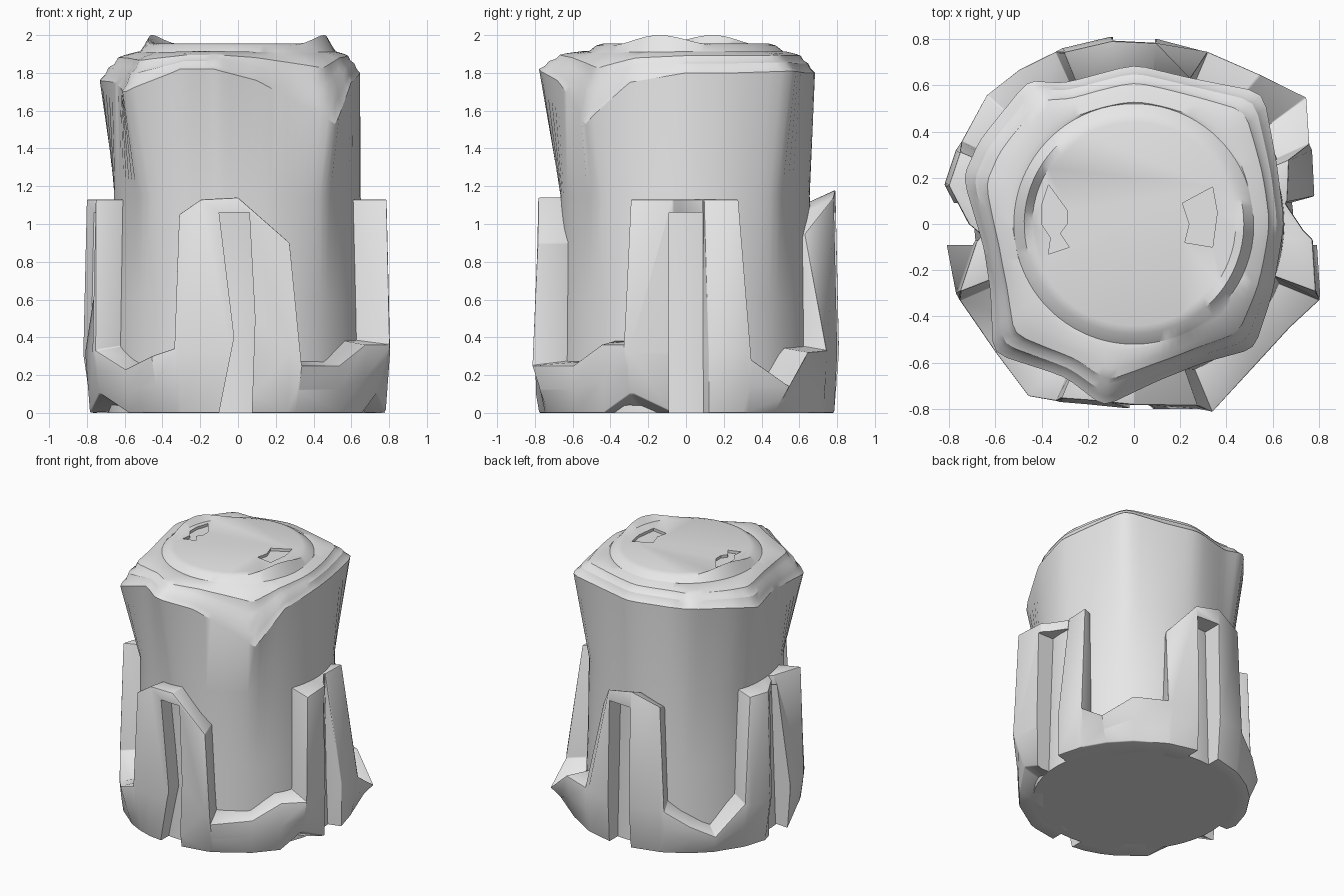
import bpy
import bmesh
import math
from mathutils import Matrix, Vector

if "Cube" in bpy.data.objects:
    bpy.data.objects.remove(bpy.data.objects["Cube"], do_unlink=True)

grey = bpy.data.materials.new("plain_grey")
grey.use_nodes = True
grey.diffuse_color = (0.8, 0.8, 0.8, 1)
grey.node_tree.nodes["Principled BSDF"].inputs["Base Color"].default_value = grey.diffuse_color


def make_object(name, verts, faces):
    """Create a mesh object with outward normals."""
    mesh = bpy.data.meshes.new(name)
    mesh.from_pydata(verts, [], faces)
    bm = bmesh.new()
    bm.from_mesh(mesh)
    bmesh.ops.recalc_face_normals(bm, faces=bm.faces)
    bm.to_mesh(mesh)
    bm.free()
    mesh.materials.append(grey)
    obj = bpy.data.objects.new(name, mesh)
    bpy.context.collection.objects.link(obj)
    return obj


def bridge(rings, closed):
    """Faces joining successive rings; closed joins the last ring to the first."""
    n, count = len(rings[0]), len(rings)
    faces = []
    for r in range(count if closed else count - 1):
        a, b = r * n, ((r + 1) % count) * n
        faces += [(a + i, a + (i + 1) % n, b + (i + 1) % n, b + i) for i in range(n)]
    return faces


def prism(name, outline, near, far, matrix):
    """Extrude a flat outline along local depth to make a cutter."""
    rings = [[matrix @ Vector((u, d, v)) for u, v in outline] for d in (near, far)]
    n = len(outline)
    faces = bridge(rings, False) + [tuple(range(n)), tuple(range(n, 2 * n))]
    obj = make_object(name, sum(rings, []), faces)
    obj.hide_render = True
    return obj


def select(obj):
    bpy.ops.object.select_all(action="DESELECT")
    bpy.context.view_layer.objects.active = obj
    obj.select_set(True)


def apply_modifier(obj, mod):
    select(obj)
    bpy.ops.object.modifier_apply(modifier=mod.name)


def cut(obj, cutter):
    mod = obj.modifiers.new("cut", "BOOLEAN")
    mod.operation = "DIFFERENCE"
    mod.solver = "EXACT"
    mod.object = cutter
    apply_modifier(obj, mod)
    bpy.data.objects.remove(cutter, do_unlink=True)


def smooth(obj, degrees):
    select(obj)
    bpy.ops.object.shade_smooth_by_angle(angle=math.radians(degrees))


# Body: round column flaring to an uneven rim (x, y, rim height), stepped up to a flat disc
rim = [(.65, 0, 1.8), (.62, .25, 1.8), (.56, .57, 1.81), (.25, .63, 1.8), (0, .69, 1.8),
       (-.3, .61, 1.8), (-.46, .62, 1.83), (-.67, .36, 1.8), (-.74, .2, 1.76),
       (-.65, -.1, 1.75), (-.62, -.3, 1.72), (-.61, -.56, 1.7), (-.3, -.66, 1.82),
       (-.13, -.79, 1.82), (.1, -.68, 1.76), (.3, -.6, 1.65), (.52, -.54, 1.53),
       (.6, -.3, 1.75)]
STEPS = 5
chords = [Vector(p).lerp(Vector(rim[(i + 1) % len(rim)]), s / STEPS)
          for i, p in enumerate(rim) for s in range(STEPS)]
n = len(chords)
# Round the corners in plan only
edge = [((chords[i - 1] + chords[(i + 1) % n] + p * 2) / 4).xy.to_3d() + Vector((0, 0, p.z))
        for i, p in enumerate(chords)]
FOOT, COLUMN, WAIST, DISC = 0.69, 0.67, 0.65, 0.46
# Terrace steps: fraction of the way in to the disc, fraction of the height gained
terraces = [(.1, .18), (.16, .42), (.27, .54), (.34, .76), (.46, .84), (.7, .95)]
profiles = []
for p in edge:
    r = math.hypot(p.x, p.y)
    c, s = p.x / r, p.y / r
    crest = max(0, math.cos(2 * (math.atan2(s, c) + .3))) ** 3
    profile = [(FOOT, 0), (COLUMN, .6), (WAIST * .85 + r * .15, 1.15), (r, p.z)]
    profile += [(r + (DISC - r) * t, p.z + (1.92 - p.z) * f) for t, f in terraces]
    profile += [(.52, 1.91), (.475, 1.945 + .055 * crest), (DISC - .02, 1.955)]
    profiles.append([(radius * c, radius * s, z) for radius, z in profile])
rings = [list(ring) for ring in zip(*profiles)]
faces = bridge(rings, False)
faces += [tuple(range(n)), tuple(range(len(rings) * n - n, len(rings) * n))]
body = make_object("body", sum(rings, []), faces)

# Two shallow notches in the top disc
flat = Matrix(((1, 0, 0, 0), (0, 0, 1, 0), (0, 1, 0, 0), (0, 0, 0, 1)))
right_notch = [(-.37, .17), (-.29, .06), (-.29, 0), (-.32, -.04), (-.28, -.1), (-.37, -.13),
               (-.36, -.06), (-.4, 0), (-.4, .08)]
left_notch = [(.34, .16), (.21, .09), (.24, 0), (.22, -.08), (.34, -.1), (.36, .05)]
for outline in (right_notch, left_notch):
    cut(body, prism("notch_cutter", outline, 1.935, 2.1, flat))
smooth(body, 33)

# Skirt: outline (x, y, top height, optional lean of the top) with four panels and low dips
outline = [
    # left panel, then the dip behind it
    (.805, -.3, 1.13), (.79, -.07, 1.13), (.75, -.03, 1.13), (.67, .09, 1.13),
    (.78, .12, 1.13, .85), (.77, .32, 1.13, .87),
    (.765, .35, .28), (.75, .55, .14), (.55, .65, .32), (.32, .75, .33),
    # back panel and dip
    (.29, .75, .95, .84), (.1, .8, 1.14), (-.1, .81, 1.18), (-.31, .76, 1.1),
    (-.34, .75, .32), (-.5, .67, .22), (-.64, .56, .14), (-.75, .36, .34),
    # right panel and dip
    (-.77, .32, 1.13), (-.82, .17, 1.13), (-.73, 0, 1.13), (-.67, -.05, 1.13),
    (-.81, -.09, 1.13, .84), (-.77, -.3, 1.13),
    (-.76, -.33, .33), (-.6, -.56, .23), (-.46, -.75, .3), (-.34, -.77, .34),
    # front panel and dip
    (-.32, -.77, 1.05), (-.2, -.78, 1.13), (0, -.8, 1.14), (.28, -.8, .9),
    (.34, -.82, .25), (.54, -.6, .25), (.68, -.45, .36), (.81, -.33, .36)]
INNER, BASE = 0.62, 0.79
rings = [[], [], [], [], []]
for x, y, top, *lean in outline:
    r = math.hypot(x, y)
    inner = INNER / r
    # The base is rounder than the corners above it
    base = min(1, BASE / r)
    tip = lean[0] if lean else 1 - .02 * top
    low = top < .5
    # The two front corners beside the side panels are undercut
    foot = .1 if abs(x) > .7 and -.35 < y < -.2 else 0
    # Ledges rise inwards; the back panel slopes down towards the body
    rise = .03 if low else -.08 if y > .7 else 0
    mid = (1 + base) / 2 if low else 1
    rings[0].append((x * base, y * base, foot))
    rings[1].append((x * mid, y * mid, (foot + top) / 2 if low else .32))
    rings[2].append((x * tip, y * tip, top))
    rings[3].append((x * inner, y * inner, top + rise))
    rings[4].append((x * inner, y * inner, 0))
skirt = make_object("skirt", sum(rings, []), bridge(rings, True))
bevel = skirt.modifiers.new("soft_edges", "BEVEL")
bevel.width = .015
bevel.segments = 2
bevel.limit_method = "ANGLE"
bevel.angle_limit = math.radians(40)
apply_modifier(skirt, bevel)

# Vertical slot through each panel; the front one is pinched
straight = [(-.09, -.1), (.09, -.1), (.09, 1.06), (-.09, 1.06)]
pinched = [(-.12, -.1), (.07, -.1), (.09, .5), (.06, 1.06), (-.1, 1.06), (-.02, .4)]
for turn in range(4):
    shape = straight if turn else pinched
    cut(skirt, prism("slot_cutter", shape, -1.1, -.6, Matrix.Rotation(turn * math.pi / 2, 4, "Z")))
smooth(skirt, 32)
